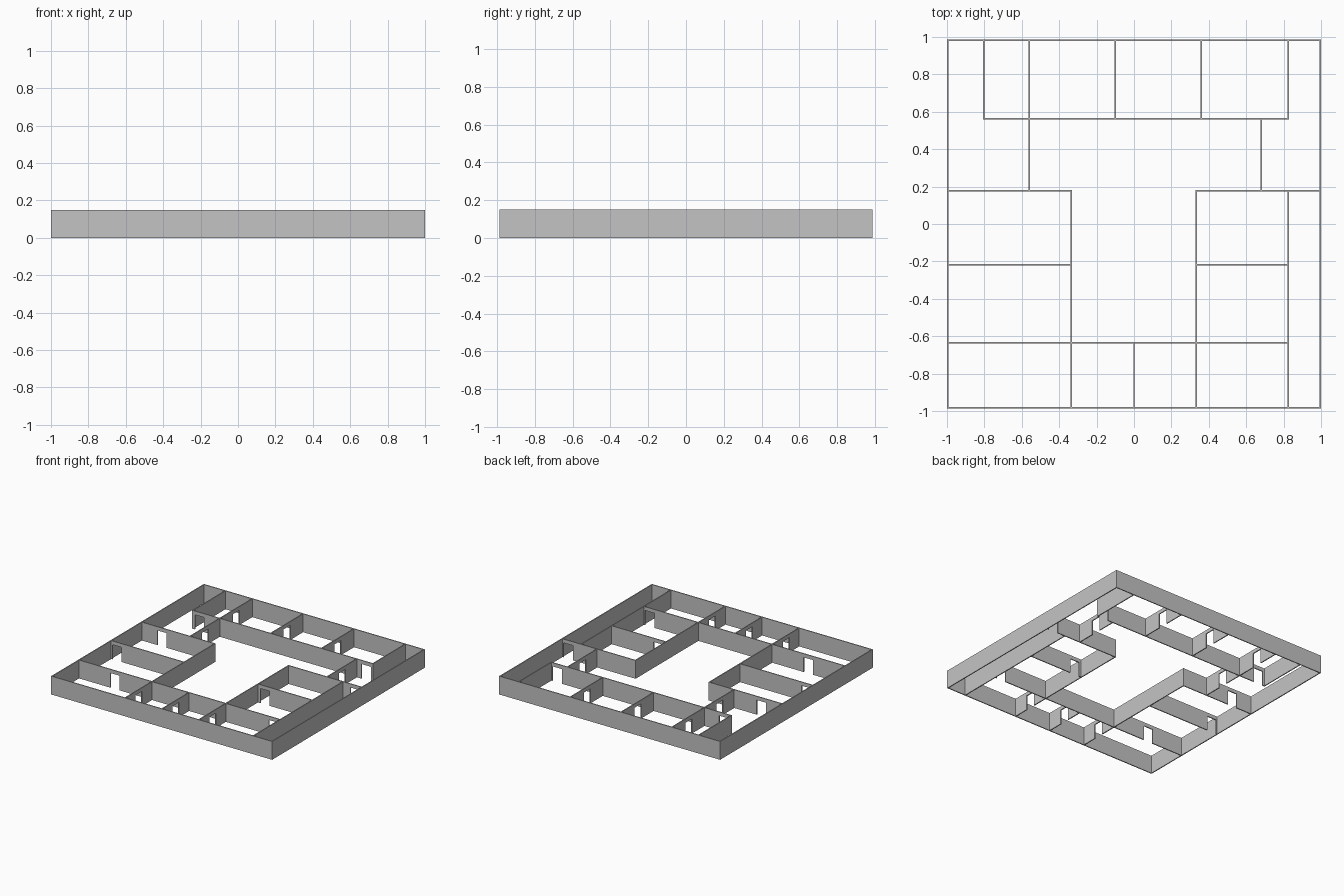
import bpy
import bmesh
from mathutils import Vector

HEIGHT = 0.15
THICK = 0.008
DOOR_W = 0.085
DOOR_H = 0.12
END_X, END_Y = 0.996, 0.983   # centre lines of the outer walls

cube = bpy.data.objects.get("Cube")
if cube:
    bpy.data.objects.remove(cube)

plaster = bpy.data.materials.new("grey_plaster")
plaster.use_nodes = True
grey = (0.55, 0.55, 0.55, 1)
plaster.diffuse_color = grey
plaster.node_tree.nodes["Principled BSDF"].inputs["Base Color"].default_value = grey


def wall(name, axis, offset, start, end, doors=()):
    """Wall along an axis: its elevation with door notches, given a thickness."""
    half = THICK / 2
    outline = [(start - half, 0)]
    for d in sorted(doors):
        a, b = d - DOOR_W / 2, d + DOOR_W / 2
        outline += [(a, 0), (a, DOOR_H), (b, DOOR_H), (b, 0)]
    outline += [(end + half, 0), (end + half, HEIGHT), (start - half, HEIGHT)]

    bm = bmesh.new()
    if axis == "x":
        points = [(u, offset - half, z) for u, z in outline]
        push = Vector((0, THICK, 0))
    else:
        points = [(offset - half, u, z) for u, z in outline]
        push = Vector((THICK, 0, 0))
    face = bm.faces.new([bm.verts.new(p) for p in points])
    grown = bmesh.ops.extrude_face_region(bm, geom=[face], use_keep_orig=True)
    moved = [v for v in grown["geom"] if isinstance(v, bmesh.types.BMVert)]
    bmesh.ops.translate(bm, verts=moved, vec=push)
    bmesh.ops.recalc_face_normals(bm, faces=bm.faces)

    mesh = bpy.data.meshes.new(name)
    bm.to_mesh(mesh)
    bm.free()
    mesh.materials.append(plaster)
    bpy.context.collection.objects.link(bpy.data.objects.new(name, mesh))


# Outer walls
wall("front_wall", "x", -END_Y, -END_X, END_X)
wall("back_wall", "x", END_Y, -END_X, END_X)
wall("left_wall", "y", END_X, -END_Y, END_Y)
wall("right_wall", "y", -END_X, -END_Y, END_Y)

# Back row of rooms
BACK, MID, CROSS, FRONT = 0.563, 0.178, -0.218, -0.634
wall("back_corridor_wall", "x", BACK, -0.803, 0.826, (-0.74, 0.77))
wall("back_row_right_end", "y", -0.803, BACK, END_Y)
wall("back_row_left_end", "y", 0.826, BACK, END_Y)
for i, x in enumerate((-0.10, 0.36)):
    wall(f"back_partition_{i + 1}", "y", x, BACK, END_Y, (0.77,))
wall("right_corridor_wall", "y", -0.56, MID, END_Y, (0.37, 0.77))
wall("left_corridor_wall", "y", 0.68, MID, BACK, (0.37,))

# Side rooms beside the courtyard
wall("right_room_back", "x", MID, -END_X, -0.335, (-0.81,))
wall("right_room_divider", "x", CROSS, -END_X, -0.335, (-0.94,))
wall("left_room_back", "x", MID, 0.333, END_X, (0.94,))
wall("left_room_divider", "x", CROSS, 0.333, 0.826, (0.40,))
wall("left_passage_wall", "y", 0.826, -END_Y, MID)

# Courtyard sides run on into the front row as partitions
for name, x in (("courtyard_right_wall", -0.335), ("courtyard_left_wall", 0.333)):
    wall(name, "y", x, -END_Y, MID, (-0.81,))

# Front row of rooms
wall("front_row_wall", "x", FRONT, -END_X, 0.826, (-0.667, 0.77))
wall("front_partition", "y", 0, -END_Y, FRONT, (-0.81,))
